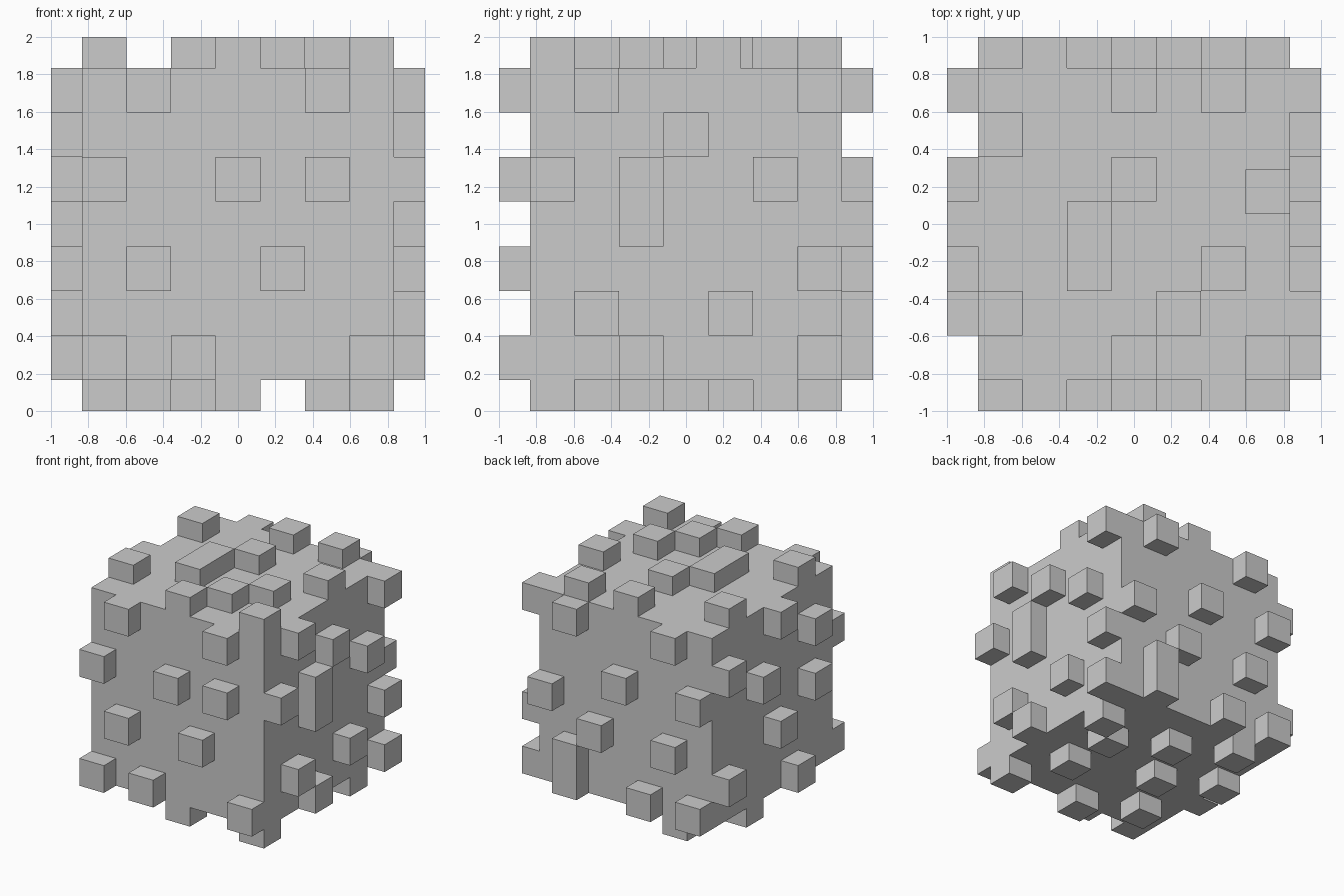
import bpy, bmesh

if "Cube" in bpy.data.objects:
    bpy.data.objects.remove(bpy.data.objects["Cube"])

R = 5 / 6            # half size of the core block
C = 2 * R / 7        # studs sit on a 7 x 7 grid on every side
AXES = {0: (1, 2), 1: (0, 2), 2: (0, 1)}

# (axis, direction): grid cells (u, v) that carry a stud
STUDS = {
    (1, -1): [(1, 6), (5, 6), (0, 4), (3, 4), (5, 4), (1, 2), (4, 2),
              (0, 0), (2, 0), (6, 0)],                                   # front
    (1, 1): [(5, 6), (1, 6), (6, 3), (3, 4), (4, 2), (0, 4), (1, 2),
             (5, 0), (5, 1), (2, 0), (0, 0)],                            # back
    (0, 1): [(1, 6), (6, 6), (3, 5), (2, 4), (2, 3), (0, 4), (5, 4),
             (6, 2), (1, 1), (4, 1), (2, 0), (6, 0)],                    # right
    (0, -1): [(3, 6), (1, 5), (6, 5), (4, 4), (1, 3), (3, 2), (6, 1),
              (2, 0)],                                                   # left
    (2, 1): [(0, 1), (0, 5), (2, 2), (2, 3), (3, 4), (3, 6), (5, 6),
             (4, 1), (5, 2), (3, 0), (6, 0), (6, 3.72)],                 # top
    (2, -1): [(6, 0), (3, 0), (6, 5), (1, 6), (0, 4), (3, 5), (5, 2),
              (2, 3), (1, 1), (5, 4)],                                   # bottom
}


def stud_box(axis, sign, u, v):
    box = [None] * 3
    box[axis] = (R, 1.0) if sign > 0 else (-1.0, -R)
    for ax, cell in zip(AXES[axis], (u, v)):
        box[ax] = (-R + cell * C, -R + (cell + 1) * C)
    return [tuple(round(t, 5) for t in span) for span in box]


# Core block plus all studs, as axis-aligned boxes
boxes = [[(round(-R, 5), round(R, 5))] * 3]
boxes += [stud_box(a, s, u, v) for (a, s), cells in STUDS.items() for u, v in cells]

# Split space along every box side and mark the solid cells
cuts = [sorted({t for b in boxes for t in b[ax]}) for ax in range(3)]
solid = set()
for b in boxes:
    lo = [cuts[ax].index(b[ax][0]) for ax in range(3)]
    hi = [cuts[ax].index(b[ax][1]) for ax in range(3)]
    solid |= {(i, j, k) for i in range(lo[0], hi[0])
              for j in range(lo[1], hi[1]) for k in range(lo[2], hi[2])}

# Skin the solid: one quad wherever a solid cell meets empty space
bm = bmesh.new()
verts = {}


def vert(idx):
    if idx not in verts:
        x, y, z = (cuts[ax][idx[ax]] for ax in range(3))
        verts[idx] = bm.verts.new((x, y, z + 1))
    return verts[idx]


for cell in sorted(solid):
    for a in range(3):
        for s in (-1, 1):
            near = list(cell)
            near[a] += s
            if tuple(near) in solid:
                continue
            corners = []
            for db, dc in ((0, 0), (1, 0), (1, 1), (0, 1)):
                p = list(cell)
                p[a] += s > 0
                p[(a + 1) % 3] += db
                p[(a + 2) % 3] += dc
                corners.append(vert(tuple(p)))
            bm.faces.new(corners if s > 0 else corners[::-1])

mesh = bpy.data.meshes.new("studded_cube")
bm.to_mesh(mesh)
bm.free()
bpy.context.collection.objects.link(bpy.data.objects.new("studded_cube", mesh))
